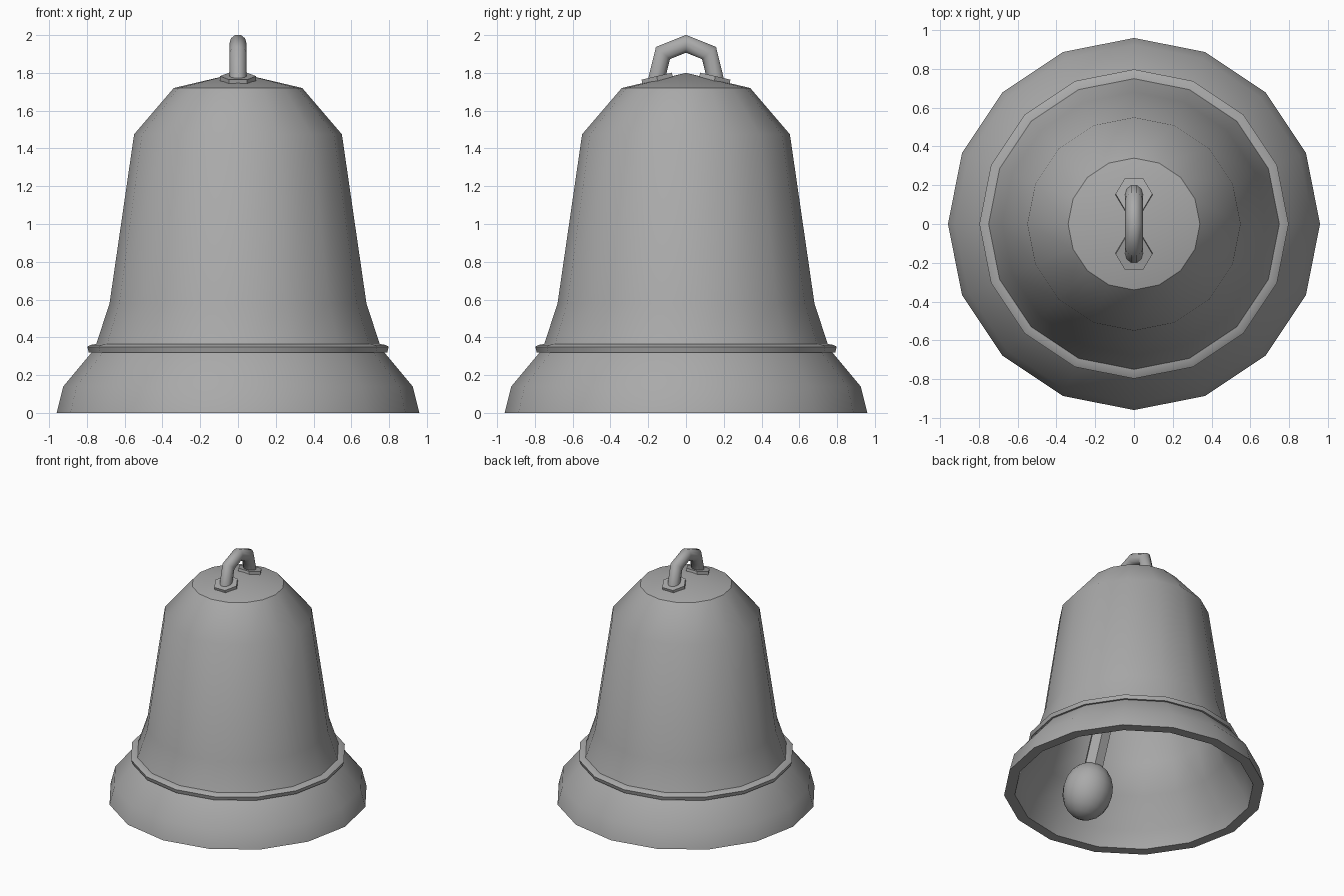
import bpy, bmesh, math
from mathutils import Vector, Matrix

cube = bpy.data.objects.get("Cube")
if cube:
    bpy.data.objects.remove(cube, do_unlink=True)

metal = bpy.data.materials.new("grey metal")
metal.use_nodes = True
grey = (0.4, 0.4, 0.4, 1)
metal.diffuse_color = grey
metal.node_tree.nodes["Principled BSDF"].inputs["Base Color"].default_value = grey


def finish(name, bm, angle):
    """Turn a bmesh into a shaded object; angle is the sharp edge limit."""
    bmesh.ops.recalc_face_normals(bm, faces=bm.faces)
    mesh = bpy.data.meshes.new(name)
    bm.to_mesh(mesh)
    bm.free()
    mesh.materials.append(metal)
    obj = bpy.data.objects.new(name, mesh)
    bpy.context.collection.objects.link(obj)
    bpy.ops.object.select_all(action='DESELECT')
    obj.select_set(True)
    bpy.context.view_layer.objects.active = obj
    bpy.ops.object.shade_smooth_by_angle(angle=math.radians(angle))
    return obj


def lathe(name, profile, sides, angle):
    """Spin an (r, z) profile around z; points at r = 0 merge."""
    bm = bmesh.new()
    verts = [bm.verts.new((r, 0, z)) for r, z in profile]
    edges = [bm.edges.new(pair) for pair in zip(verts, verts[1:])]
    bmesh.ops.spin(bm, geom=verts + edges, cent=(0, 0, 0), axis=(0, 0, 1),
                   angle=math.tau, steps=sides)
    bmesh.ops.remove_doubles(bm, verts=bm.verts, dist=0.0005)
    return finish(name, bm, angle)


def tube(name, path, radius, sides, angle):
    """Sweep a round section along a path lying in the yz plane."""
    bm = bmesh.new()
    rings = []
    for i, p in enumerate(path):
        before = (p - path[i - 1]).normalized() if i else None
        after = (path[i + 1] - p).normalized() if i + 1 < len(path) else None
        tangent = ((before or after) + (after or before)).normalized()
        side = Vector((1, 0, 0))
        up = tangent.cross(side)
        miter = 1 / max(0.5, tangent.dot(before or after))
        rings.append([bm.verts.new(p + side * radius * math.cos(a) + up * radius * miter * math.sin(a))
                      for a in (math.tau * k / sides for k in range(sides))])
    for low, high in zip(rings, rings[1:]):
        for k in range(sides):
            n = (k + 1) % sides
            bm.faces.new((low[k], low[n], high[n], high[k]))
    bm.faces.new(rings[0])
    bm.faces.new(rings[-1])
    return finish(name, bm, angle)


# Bell shell: inner wall up from the crown, round the lip, then the outside
inside = [(0, 1.70), (0.30, 1.64), (0.48, 1.44), (0.61, 0.57),
          (0.69, 0.34), (0.84, 0.13), (0.88, 0)]
outside = [(0.96, 0), (0.925, 0.14), (0.775, 0.32), (0.79, 0.32), (0.798, 0.35),
           (0.78, 0.36), (0.75, 0.365), (0.68, 0.58), (0.55, 1.475),
           (0.34, 1.72), (0, 1.80)]
lathe("bell_shell", inside + outside, 16, 34.5)

# Hanging loop on the crown
arch = [Vector((0, y, z)) for y, z in
        [(-0.16, 1.75), (-0.122, 1.905), (0, 1.954), (0.122, 1.905), (0.16, 1.75)]]
tube("hanging_loop", arch, 0.046, 10, 50)

# Hexagonal feet, tilted to lie on the sloping crown
for label, sign in (("front", -1), ("back", 1)):
    bm = bmesh.new()
    bmesh.ops.create_cone(bm, cap_ends=True, segments=6, radius1=0.095, radius2=0.095,
                          depth=0.03,
                          matrix=Matrix.Translation((0, sign * 0.152, 1.768))
                          @ Matrix.Rotation(-sign * math.radians(13), 4, 'X')
                          @ Matrix.Rotation(math.radians(90), 4, 'Z'))
    finish(label + "_loop_foot", bm, 30)

# Clapper swung towards the front: rod and egg-shaped striker
pivot = Vector((0, 0, 1.68))
strike = Vector((0, -0.53, 0.22))
tube("clapper_rod", [pivot, strike], 0.075, 6, 30)

bm = bmesh.new()
tilt = (pivot - strike).to_track_quat('Z', 'Y').to_matrix().to_4x4()
bmesh.ops.create_uvsphere(bm, u_segments=16, v_segments=10, radius=1,
                          matrix=Matrix.Translation(strike) @ tilt
                          @ Matrix.Diagonal((0.185, 0.185, 0.22, 1)))
finish("clapper_striker", bm, 60)
